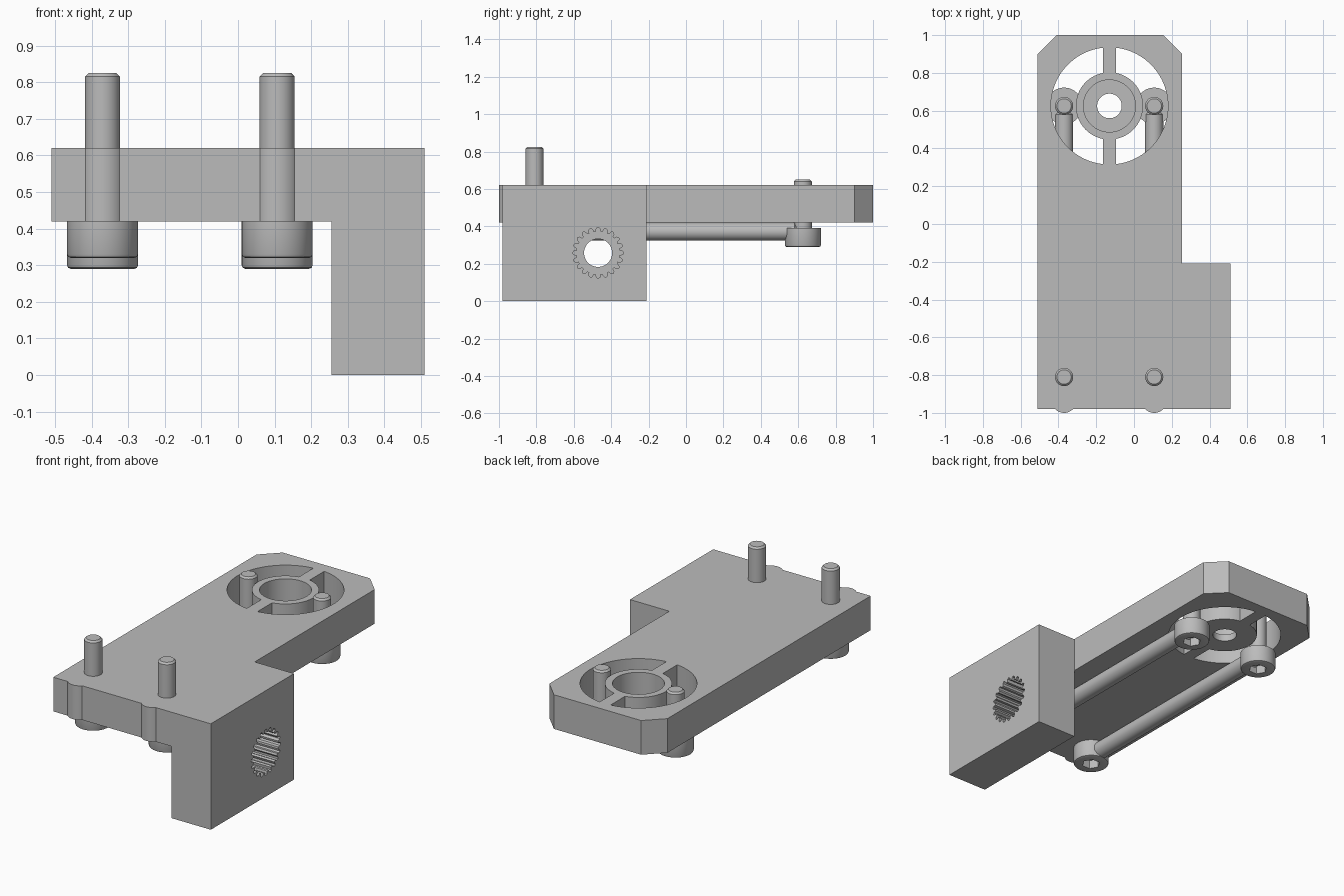
import bpy, bmesh, math
from mathutils import Matrix, Vector

if "Cube" in bpy.data.objects:
    bpy.data.objects.remove(bpy.data.objects["Cube"])

GREY = bpy.data.materials.new("machined grey")
GREY.use_nodes = True
GREY.diffuse_color = (0.5, 0.5, 0.5, 1)
GREY.node_tree.nodes["Principled BSDF"].inputs["Base Color"].default_value = (0.5, 0.5, 0.5, 1)


def finish(name, bm, matrix=None):
    """Turn a bmesh into a named grey object."""
    if matrix:
        bmesh.ops.transform(bm, matrix=matrix, verts=bm.verts)
    bmesh.ops.recalc_face_normals(bm, faces=bm.faces)
    mesh = bpy.data.meshes.new(name)
    bm.to_mesh(mesh)
    bm.free()
    mesh.materials.append(GREY)
    obj = bpy.data.objects.new(name, mesh)
    bpy.context.collection.objects.link(obj)
    return obj


def prism(name, outline, low, high, matrix=None):
    """Extrude a flat outline along z."""
    bm = bmesh.new()
    face = bm.faces.new([bm.verts.new((x, y, low)) for x, y in outline])
    top = bmesh.ops.extrude_face_region(bm, geom=[face])["geom"]
    bmesh.ops.translate(bm, vec=(0, 0, high - low),
                        verts=[v for v in top if isinstance(v, bmesh.types.BMVert)])
    return finish(name, bm, matrix)


def box(name, x0, x1, y0, y1, z0, z1):
    return prism(name, [(x0, y0), (x1, y0), (x1, y1), (x0, y1)], z0, z1)


def circle(radius, count, x=0, y=0):
    return [(x + radius * math.cos(math.tau * i / count),
             y + radius * math.sin(math.tau * i / count)) for i in range(count)]


def lathe(name, profile, matrix, steps=48):
    """Spin a radius/height profile around z."""
    bm = bmesh.new()
    verts = [bm.verts.new((r, 0, z)) for r, z in profile]
    edges = [bm.edges.new(pair) for pair in zip(verts, verts[1:])]
    bmesh.ops.spin(bm, geom=verts + edges, cent=(0, 0, 0), axis=(0, 0, 1),
                   angle=math.tau, steps=steps)
    bmesh.ops.remove_doubles(bm, verts=bm.verts, dist=0.0001)
    return finish(name, bm, matrix)


def combine(obj, other, operation):
    """Apply a boolean and discard the second object."""
    other.hide_render = True
    mod = obj.modifiers.new("boolean", "BOOLEAN")
    mod.operation, mod.solver, mod.object = operation, "EXACT", other
    select(obj)
    bpy.ops.object.modifier_apply(modifier=mod.name)
    bpy.data.objects.remove(other)


def select(obj):
    bpy.ops.object.select_all(action="DESELECT")
    obj.select_set(True)
    bpy.context.view_layer.objects.active = obj


def smooth(obj):
    select(obj)
    bpy.ops.object.shade_smooth_by_angle(angle=math.radians(30))


BOTTOM, TOP = 0.42, 0.62
FRONT, BACK = -0.98, 1.0
LEFT_X, STEP_X, RIGHT_X, STEP_Y = -0.51, 0.255, 0.51, -0.21
BOLT_X = (-0.37, 0.107)
HUB = Vector((-0.13, 0.625, 0))

# Plate with chamfered back corners, and the deep side block
body = prism("mount_body", [
    (LEFT_X, FRONT), (RIGHT_X, FRONT), (RIGHT_X, STEP_Y), (STEP_X, STEP_Y),
    (STEP_X, BACK - 0.1), (STEP_X - 0.1, BACK), (LEFT_X + 0.1, BACK),
    (LEFT_X, BACK - 0.1)], BOTTOM, TOP)
combine(body, box("side_block", STEP_X, RIGHT_X, FRONT, STEP_Y, 0, TOP), "UNION")

# Round opening with two spokes
combine(body, prism("opening_cutter", circle(0.31, 96, HUB.x, HUB.y), 0.3, 0.8), "DIFFERENCE")
for side in (-1, 1):
    ends = sorted((HUB.y + side * 0.16, HUB.y + side * 0.325))
    combine(body, box("spoke", HUB.x - 0.035, HUB.x + 0.035, *ends, BOTTOM, TOP), "UNION")

# Small bulges on the front edge
for x in BOLT_X:
    combine(body, prism("bulge", circle(0.065, 48, x, -0.935), BOTTOM, TOP), "UNION")

# Toothed socket in the block, with a round hole behind it
teeth = 20
outline = []
for i in range(teeth):
    for part, radius in ((-0.34, 0.115), (-0.22, 0.131), (0, 0.137), (0.22, 0.131), (0.34, 0.115)):
        a = math.tau * (i + part) / teeth
        outline.append((radius * math.cos(a), radius * math.sin(a)))
along_x = Matrix.Translation((0, -0.47, 0.258)) @ Matrix.Rotation(math.pi / 2, 4, "Y")
combine(body, prism("tooth_cutter", outline, 0.3, 0.6, along_x), "DIFFERENCE")
combine(body, prism("hole_cutter", circle(0.075, 48), 0.2, 0.6, along_x), "DIFFERENCE")
smooth(body)

# Hub cup with a bored floor
hub = lathe("hub", [(0.065, BOTTOM), (0.178, BOTTOM), (0.178, TOP), (0.138, TOP),
                    (0.138, BOTTOM + 0.04), (0.065, BOTTOM + 0.04), (0.065, BOTTOM)],
            Matrix.Translation(HUB), 64)
smooth(hub)


def bolt(name, x, y, head_low, shaft_top):
    """Socket-head bolt standing upright, head down."""
    head, shaft, bevel = 0.097, 0.048, 0.01
    head_top = head_low + 0.1
    obj = lathe(name, [(0, head_low), (head - bevel, head_low), (head - 0.003, head_low + 0.003),
                       (head, head_low + bevel), (head, head_top), (shaft, head_top),
                       (shaft, shaft_top - bevel), (shaft - bevel, shaft_top), (0, shaft_top)],
                Matrix.Translation((x, y, 0)))
    combine(obj, prism("socket_cutter", circle(0.05, 6, x, y), head_low - 0.05, head_low + 0.05),
            "DIFFERENCE")
    smooth(obj)


# Upright bolts and the rods that run beneath the plate
for side, x in zip(("right", "left"), BOLT_X):
    bolt(f"front_bolt_{side}", x, -0.81, 0.32, 0.825)
    bolt(f"back_bolt_{side}", x, 0.625, 0.29, 0.65)
    rod = lathe(f"rod_{side}", [(0, -0.77), (0.038, -0.77), (0.048, -0.76),
                                (0.048, 0.58), (0.038, 0.59), (0, 0.59)],
                Matrix.Translation((x, 0, 0.372)) @ Matrix.Rotation(-math.pi / 2, 4, "X"))
    smooth(rod)
